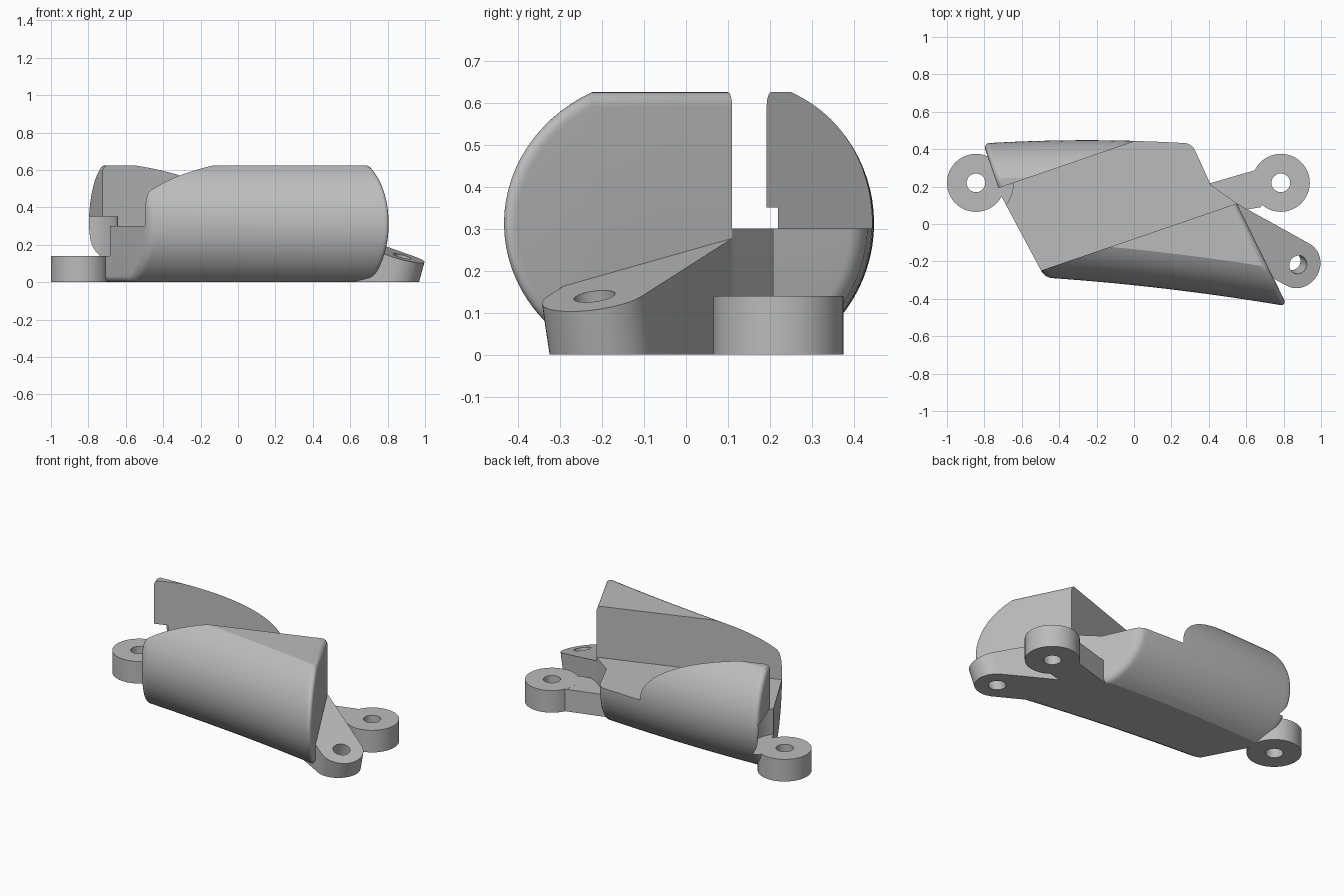
import bpy, bmesh, math
from mathutils import Vector

if bpy.data.objects.get("Cube"):
    bpy.data.objects.remove(bpy.data.objects["Cube"])

grey = bpy.data.materials.new("plain grey")
grey.use_nodes = True
colour = (0.5, 0.5, 0.5, 1)
grey.diffuse_color = colour
grey.node_tree.nodes["Principled BSDF"].inputs["Base Color"].default_value = colour

HALF, ARC, FILLET = 0.3125, 0.35, 0.035


def finish(name, bm):
    """Turn a bmesh into a named object."""
    bmesh.ops.remove_doubles(bm, verts=bm.verts, dist=1e-5)
    bmesh.ops.recalc_face_normals(bm, faces=bm.faces)
    mesh = bpy.data.meshes.new(name)
    bm.to_mesh(mesh)
    bm.free()
    ob = bpy.data.objects.new(name, mesh)
    bpy.context.collection.objects.link(ob)
    mesh.materials.append(grey)
    return ob


def activate(ob):
    bpy.ops.object.select_all(action='DESELECT')
    ob.select_set(True)
    bpy.context.view_layer.objects.active = ob


def cut(ob, cutter):
    """Subtract the cutter and throw it away."""
    cutter.hide_render = True
    mod = ob.modifiers.new("cut", 'BOOLEAN')
    mod.object, mod.operation, mod.solver = cutter, 'DIFFERENCE', 'EXACT'
    activate(ob)
    bpy.ops.object.modifier_apply(modifier=mod.name)
    bpy.data.objects.remove(cutter)


def smooth(ob):
    activate(ob)
    bpy.ops.object.shade_smooth_by_angle(angle=math.radians(28))


def prism(name, outline, low, top, shift=lambda z: Vector((0, 0))):
    """Extrude a plan outline from low up to top(point), leaning by shift(z)."""
    bm = bmesh.new()
    rings = [[], []]
    for p in outline:
        for ring, z in zip(rings, (low, top(p))):
            q = p + shift(z)
            ring.append(bm.verts.new((q.x, q.y, z)))
    bm.faces.new(rings[0][::-1])
    bm.faces.new(rings[1])
    for i in range(len(outline)):
        j = (i + 1) % len(outline)
        bm.faces.new((rings[0][i], rings[0][j], rings[1][j], rings[1][i]))
    return finish(name, bm)


def arc(centre, r, start, end, n):
    return [Vector(centre) + r * Vector((math.cos(a), math.sin(a)))
            for a in (math.radians(start + (end - start) * i / n) for i in range(n + 1))]


def circle(centre, r, n=48):
    return arc(centre, r, 0, 360, n)[:-1]


def along(points, y):
    """Piecewise linear x of an end outline at depth y."""
    for (ya, xa), (yb, xb) in zip(points, points[1:]):
        if y >= yb or (yb, xb) == points[-1]:
            return xa + (xb - xa) * (y - ya) / (yb - ya)


# Body: a bent barrel with flat top and bottom and slanting ends
LEFT_END = [(0.44, -0.81), (0.15, -0.71), (-0.3, -0.47)]
RIGHT_END = [(0.43, 0.31), (0.21, 0.41), (0.11, 0.55), (-0.44, 0.82)]


def front_y(x):
    return -0.345 - 0.117 * (x - 0.16) - 0.04 * (x - 0.16) ** 2


def rear_y(x):
    return 0.448 - 0.055 * (x + 0.25) ** 2


def stations(inset):
    """Profile points as (side, offset or depth, half height)."""
    r, h = ARC - inset, HALF - inset
    limit = math.asin(h / r)
    side = [(ARC - r * math.cos(limit * i / 14), r * math.sin(limit * i / 14)) for i in range(15)]
    mid = [("mid", y, h) for y in (-0.02, 0.11, 0.15, 0.21)]
    return [("front", o, z) for o, z in side] + mid + [("rear", o, z) for o, z in side[::-1]]


def place(kind, value, u, dist):
    y = value if kind == "mid" else 0
    for _ in range(8):
        a, b = along(LEFT_END, y), along(RIGHT_END, y)
        x = a + dist + (b - a - 2 * dist) * u if u in (0, 1) else a + (b - a) * u
        if kind != "mid":
            y = front_y(x) + value if kind == "front" else rear_y(x) - value
    return x, y


bm = bmesh.new()
steps = [FILLET * (1 - math.cos(math.pi * i / 12)) for i in range(7)]
rings = [(0, d) for d in steps] + [(i / 20, 0) for i in range(1, 20)] + [(1, d) for d in steps[::-1]]
grid = []
for u, d in rings:
    inset = FILLET - math.sqrt(FILLET ** 2 - (FILLET - d) ** 2) if u in (0, 1) else 0
    row = []
    for kind, value, z in stations(inset):
        x, y = place(kind, value, u, d)
        row.append([bm.verts.new((x, y, HALF + s * z)) for s in (-1, 1)])
    grid.append(row)
for ra, rb in zip(grid, grid[1:]):
    for k in range(len(ra) - 1):
        for s in (0, 1):
            bm.faces.new((ra[k][s], rb[k][s], rb[k + 1][s], ra[k + 1][s]))
for row in (grid[0], grid[-1]):
    for p, q in zip(row, row[1:]):
        bm.faces.new((p[0], q[0], q[1], p[1]))
body = finish("body", bm)

# Slanting channel through the body
way = Vector((1.05, 0.36)).normalized()
side = Vector((-way.y, way.x))
mid = Vector((0, 0.181))
corners = [mid + way * a * 2 + side * b * 0.2455 for a, b in ((-1, -1), (1, -1), (1, 1), (-1, 1))]
cut(body, prism("channel_cutter", corners, 0.3, lambda p: 1))

# Clearance around the right lug
RIGHT_LUG, LEFT_LUG = (-0.845, 0.22), (0.785, 0.22)
cut(body, prism("clearance_cutter", circle(RIGHT_LUG, 0.2), 0.14, lambda p: 0.35))
cut(body, prism("hole_cutter", circle(RIGHT_LUG, 0.05), -0.1, lambda p: 0.2))
smooth(body)

# Upright lugs with holes
right_lug = prism("right_lug", circle(RIGHT_LUG, 0.155), 0, lambda p: 0.14)
left_lug = prism("left_lug", circle(LEFT_LUG, 0.155), 0, lambda p: 0.14)
for lug, centre in ((right_lug, RIGHT_LUG), (left_lug, LEFT_LUG)):
    cut(lug, prism("hole_cutter", circle(centre, 0.05), -0.1, lambda p: 0.2))
    smooth(lug)

# Neck joining the left lug to the body
neck = [Vector(p) for p in ((0.38, 0.21), (0.5, 0.06), (0.68, 0.09), (0.69, 0.3))]
prism("left_lug_neck", neck, 0, lambda p: 0.1395)

# Sloping arm with a leaning lug
SLOPE = 0.31
reach = Vector((0.875, -0.485)).normalized()
across = Vector((-reach.y, reach.x))
foot = Vector((0.84, -0.197))


def lean(z):
    return reach * SLOPE * z


def arm_top(p):
    return (0.152 - SLOPE * (p - foot).dot(reach)) / (1 + SLOPE ** 2)


heading = math.degrees(math.atan2(reach.y, reach.x))
outline = arc(foot, 0.128, heading - 90, heading + 90, 24)
outline += [foot - reach * 0.5 + across * 0.128, foot - reach * 0.5 - across * 0.128]
arm = prism("sloping_arm", outline, 0, arm_top, lean)
cut(arm, prism("hole_cutter", circle(foot, 0.05), -0.1, lambda p: 0.4, lean))
smooth(arm)
